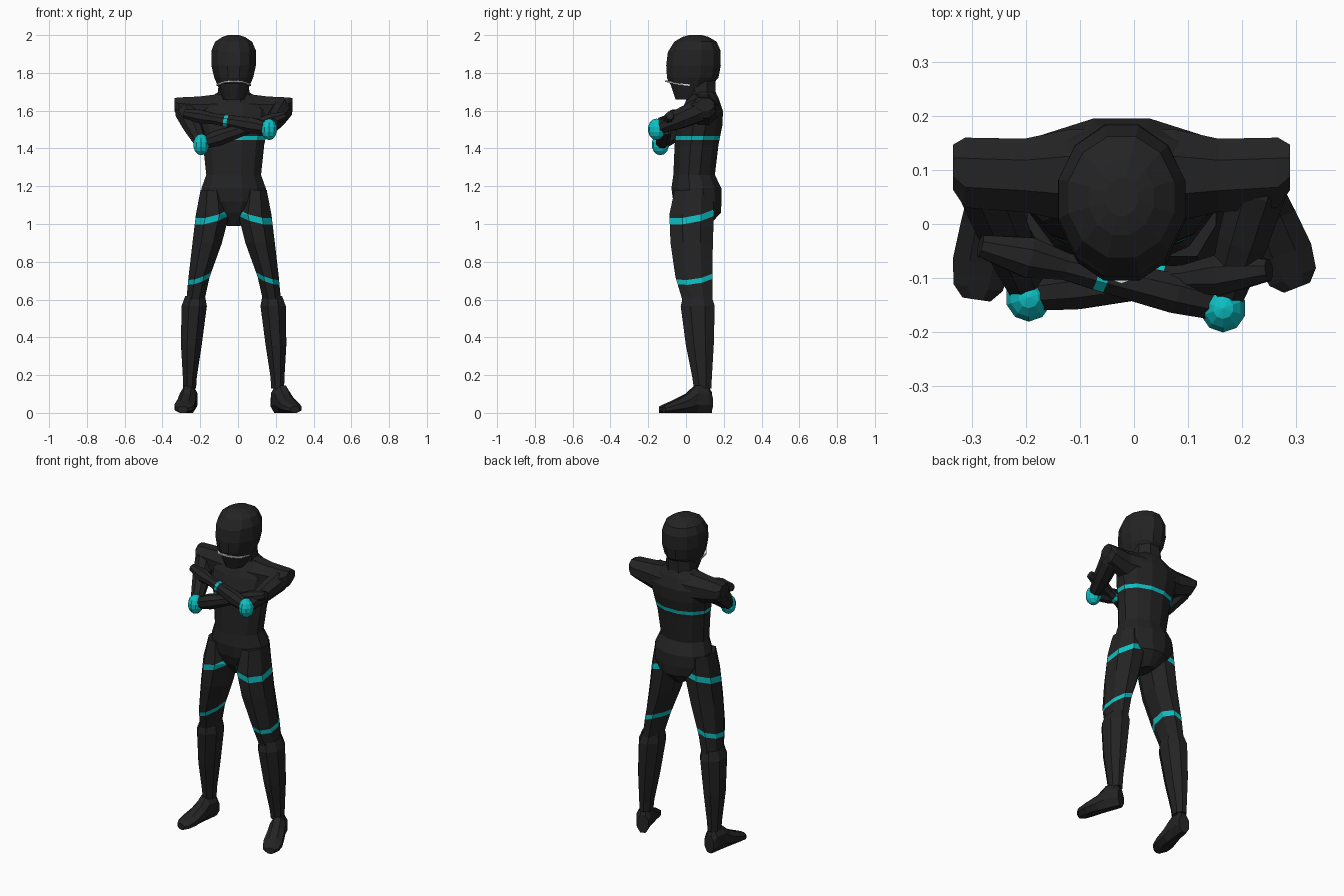
import bpy, bmesh, math
from mathutils import Vector as V

if "Cube" in bpy.data.objects:
    bpy.data.objects.remove(bpy.data.objects["Cube"])

CX = -0.023  # body centre line


def material(name, rgb):
    m = bpy.data.materials.new(name)
    m.diffuse_color = (*rgb, 1)
    m.use_nodes = True
    m.node_tree.nodes["Principled BSDF"].inputs["Base Color"].default_value = m.diffuse_color
    return m


SUIT = material("black_suit", (0.017, 0.017, 0.017))
TEAL = material("teal", (0.004, 0.53, 0.55))
SILVER = material("silver", (0.75, 0.75, 0.75))


def finish(name, bm, mats):
    bmesh.ops.recalc_face_normals(bm, faces=bm.faces)
    me = bpy.data.meshes.new(name)
    bm.to_mesh(me)
    bm.free()
    for m in mats:
        me.materials.append(m)
    ob = bpy.data.objects.new(name, me)
    bpy.context.collection.objects.link(ob)
    return ob


def loft(sections, n=8):
    """Skin of n-sided rings; a section is centre, half axis u, half axis v."""
    bm = bmesh.new()
    k = 1 / math.cos(math.pi / n)
    rings = []
    for c, u, v in sections:
        angles = [(i + 0.5) * math.tau / n for i in range(n)]
        rings.append([bm.verts.new(V(c) + k * (V(u) * math.cos(a) + V(v) * math.sin(a)))
                      for a in angles])
    for a, b in zip(rings, rings[1:]):
        for i in range(n):
            j = (i + 1) % n
            bm.faces.new((a[i], a[j], b[j], b[i]))
    bm.faces.new(rings[0])
    bm.faces.new(rings[-1])
    bmesh.ops.recalc_face_normals(bm, faces=bm.faces)
    return bm


def upright(rows):
    """Rows of z, x, y, half width, half depth."""
    return [((x, y, z), (rx, 0, 0), (0, ry, 0)) for z, x, y, rx, ry in rows]


def along(a, b, rows):
    """Rows of position 0..1 from a to b, half width, half height."""
    a, b = V(a), V(b)
    side = (b - a).cross(V((0, 0, 1))).normalized()
    up = side.cross(b - a).normalized()
    return [(a.lerp(b, t), side * w, up * h) for t, w, h in rows]


def band(bm, co, normal, width, rule=lambda c: True):
    """Cut a stripe around a part and paint it teal."""
    co, nrm = V(co), V(normal).normalized()
    for s in (-0.5, 0.5):
        bmesh.ops.bisect_plane(bm, geom=bm.verts[:] + bm.edges[:] + bm.faces[:],
                               plane_co=co + nrm * width * s, plane_no=nrm)
    for f in bm.faces:
        c = f.calc_center_median()
        if abs((c - co).dot(nrm)) < width * 0.5 and rule(c):
            f.material_index = 1


# Torso with chest stripe
bm = loft(upright([
    (0.99, CX, 0.06, 0.035, 0.06), (1.06, CX, 0.07, 0.13, 0.115),
    (1.12, CX, 0.06, 0.175, 0.128), (1.19, CX, 0.055, 0.17, 0.132),
    (1.26, CX, 0.043, 0.145, 0.11), (1.42, CX, 0.056, 0.162, 0.116),
    (1.53, CX, 0.072, 0.185, 0.122), (1.60, CX, 0.085, 0.20, 0.11),
    (1.66, CX, 0.09, 0.14, 0.085), (1.70, CX, 0.09, 0.08, 0.065)]), 12)
band(bm, (0, 0, 1.456), (0, 0, 1), 0.022)
finish("torso", bm, [SUIT, TEAL])

# Shoulder yoke, running across the back
rows = [(0.312, 0.105, 1.632, 0.042, 0.035), (0.29, 0.095, 1.615, 0.065, 0.055),
        (0.18, 0.09, 1.60, 0.068, 0.075), (0.10, 0.09, 1.60, 0.085, 0.085)]
half = [(-1, r) for r in rows] + [(1, r) for r in reversed(rows)]
finish("shoulder_yoke", loft([((CX + s * x, y, z), (0, ry, 0), (0, 0, rz))
                              for s, (x, y, z, ry, rz) in half]), [SUIT])

# Neck
finish("neck", loft(upright([
    (1.58, CX, 0.08, 0.10, 0.09), (1.68, CX, 0.08, 0.085, 0.078),
    (1.80, CX, 0.075, 0.075, 0.08)])), [SUIT])

# Helmet with a raised flat visor
bm = loft(upright([
    (1.66, CX, 0.015, 0.055, 0.07), (1.74, CX, 0.03, 0.088, 0.112),
    (1.775, CX, 0.038, 0.103, 0.134), (1.84, CX, 0.042, 0.118, 0.142),
    (1.92, CX, 0.046, 0.117, 0.136), (1.965, CX, 0.05, 0.098, 0.112),
    (1.99, CX, 0.05, 0.06, 0.07), (2.0, CX, 0.05, 0.03, 0.035)]), 12)
front = [f for f in bm.faces if f.normal.y < -0.6 and 1.75 < f.calc_center_median().z < 1.93]
bmesh.ops.inset_region(bm, faces=front, thickness=0.01, depth=0.005)
finish("helmet", bm, [SUIT])

# Silver trim below the visor: a thin strip
bm = bmesh.new()
path = [(-0.092, 0.02, 1.735), (-0.082, -0.05, 1.742), (-0.05, -0.094, 1.752), (0, -0.11, 1.757),
        (0.05, -0.094, 1.752), (0.082, -0.05, 1.742), (0.092, 0.02, 1.735)]
strips = [[bm.verts.new((CX + x * k, y * k + o, z + dz)) for x, y, z in path]
          for k, o, dz in ((1, 0, -0.004), (1, 0, 0.004), (0.85, 0, 0.004), (0.85, 0, -0.004))]
for a, b in zip(strips, strips[1:] + strips[:1]):
    for i in range(len(path) - 1):
        bm.faces.new((a[i], a[i + 1], b[i + 1], b[i]))
finish("visor_trim", bm, [SILVER])

# Crossed arms: shoulder, elbow, hand tip, cuff position
ARMS = {
    "left": ((-0.288, 0.10, 1.615), (-0.195, -0.13, 1.425), (0.25, -0.085, 1.575), 0.055),
    "right": ((0.242, 0.10, 1.615), (0.165, -0.15, 1.505), (-0.285, -0.04, 1.585), -0.062),
}
for side, (shoulder, elbow, hand, cuff) in ARMS.items():
    finish(side + "_upper_arm", loft(along(shoulder, elbow, [
        (-0.05, 0.04, 0.045), (0.12, 0.052, 0.06), (0.5, 0.047, 0.052),
        (0.85, 0.036, 0.038), (1.0, 0.03, 0.03)])), [SUIT])
    bm = loft(along(elbow, hand, [
        (0, 0.03, 0.03), (0.2, 0.037, 0.042), (0.5, 0.03, 0.032),
        (0.65, 0.025, 0.028), (0.8, 0.038, 0.036), (1.0, 0.02, 0.022)]))
    t = (cuff - elbow[0]) / (hand[0] - elbow[0])
    spot = V(elbow).lerp(V(hand), t)
    rule = (lambda c, s=spot: c.y > s.y) if side == "left" else (lambda c: True)
    band(bm, spot, V(hand) - V(elbow), 0.02, rule)
    finish(side + "_forearm", bm, [SUIT, TEAL])
    # Elbow pad
    bm = bmesh.new()
    bmesh.ops.create_uvsphere(bm, u_segments=10, v_segments=7, radius=1)
    bmesh.ops.scale(bm, vec=(0.044, 0.046, 0.057), verts=bm.verts)
    bmesh.ops.translate(bm, vec=V(elbow) + V((0, -0.006, -0.004)), verts=bm.verts)
    finish(side + "_elbow_pad", bm, [TEAL])

# Legs: nearly mirrored, feet turned out differently
FEET = {"left": (-1, (-0.252, 0.135, 0), (-0.292, -0.14, 0)),
        "right": (1, (0.205, 0.13, 0), (0.302, -0.118, 0))}
for side, (s, heel, toe) in FEET.items():
    bm = loft(upright([(z, CX + s * x, y, rx, ry) for z, x, y, rx, ry in (
        (1.18, 0.115, 0.04, 0.06, 0.10), (1.05, 0.112, 0.03, 0.088, 0.118),
        (0.90, 0.14, 0.03, 0.078, 0.112), (0.72, 0.183, 0.042, 0.056, 0.098),
        (0.60, 0.202, 0.06, 0.048, 0.08))]))
    band(bm, (CX + s * 0.12, 0.03, 1.045), (s * 0.25, -0.18, 1), 0.032)
    band(bm, (CX + s * 0.183, 0.04, 0.716), (s * 0.35, -0.15, 1), 0.024)
    finish(side + "_thigh", bm, [SUIT, TEAL])
    finish(side + "_shin", loft(upright([(z, CX + s * x, y, rx, ry) for z, x, y, rx, ry in (
        (0.62, 0.204, 0.06, 0.052, 0.075), (0.565, 0.209, 0.062, 0.067, 0.09),
        (0.36, 0.224, 0.073, 0.055, 0.074), (0.19, 0.232, 0.085, 0.037, 0.052),
        (0.13, 0.233, 0.088, 0.034, 0.046))])), [SUIT])
    # Boot: flat-bottomed rings from heel to toe
    a, b = V(heel), V(toe)
    across = (b - a).cross(V((0, 0, 1))).normalized()
    finish(side + "_boot", loft([
        (a.lerp(b, t) + V((0, 0, h / 2)), across * w, V((0, 0, h / 2)))
        for t, w, h in ((0, 0.034, 0.11), (0.08, 0.042, 0.145), (0.32, 0.044, 0.145),
                        (0.5, 0.049, 0.10), (0.75, 0.054, 0.065), (0.92, 0.046, 0.045),
                        (1.0, 0.026, 0.035))]), [SUIT])
